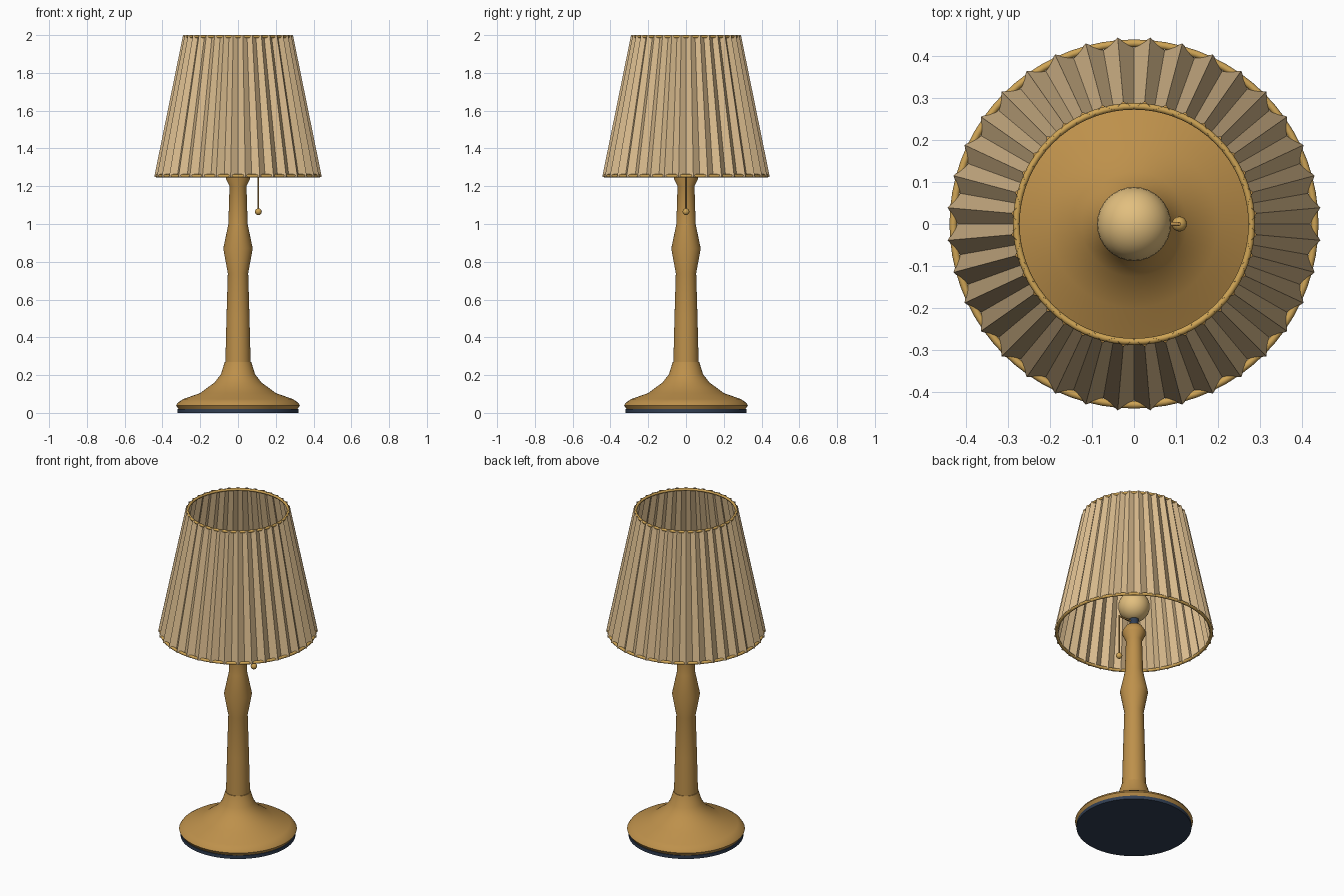
import bpy, bmesh
from math import sin, cos, pi, radians
from mathutils import Matrix, Vector

if "Cube" in bpy.data.objects:
    bpy.data.objects.remove(bpy.data.objects["Cube"], do_unlink=True)


def material(name, rgb):
    m = bpy.data.materials.new(name)
    m.use_nodes = True
    color = (*rgb, 1)
    m.diffuse_color = color
    m.node_tree.nodes["Principled BSDF"].inputs["Base Color"].default_value = color
    return m


BRASS = material("warm brass", (0.51, 0.28, 0.07))
GOLD = material("gold trim", (0.62, 0.37, 0.09))
LINEN = material("cream linen", (0.70, 0.50, 0.27))
GLASS = material("warm bulb glass", (0.76, 0.52, 0.21))
NAVY = material("dark navy", (0.03, 0.048, 0.085))


def finish(name, bm, mat, angle=40):
    bmesh.ops.recalc_face_normals(bm, faces=bm.faces)
    mesh = bpy.data.meshes.new(name)
    bm.to_mesh(mesh)
    bm.free()
    mesh.materials.append(mat)
    obj = bpy.data.objects.new(name, mesh)
    bpy.context.collection.objects.link(obj)
    if angle:
        bpy.ops.object.select_all(action="DESELECT")
        obj.select_set(True)
        bpy.context.view_layer.objects.active = obj
        bpy.ops.object.shade_smooth_by_angle(angle=radians(angle))
    return obj


def lathe(name, profile, mat, closed=False, steps=64, angle=40):
    """Spin (radius, height) points about the z axis."""
    bm = bmesh.new()
    verts = [bm.verts.new((r, 0, z)) for r, z in profile]
    pairs = list(zip(verts, verts[1:]))
    if closed:
        pairs.append((verts[-1], verts[0]))
    edges = [bm.edges.new(p) for p in pairs]
    bmesh.ops.spin(bm, geom=verts + edges, axis=(0, 0, 1), cent=(0, 0, 0),
                   angle=2 * pi, steps=steps)
    bmesh.ops.remove_doubles(bm, verts=bm.verts, dist=0.0005)
    return finish(name, bm, mat, angle)


def ring(name, radius, z, thick, mat):
    section = [(radius + thick * cos(a * pi / 4), z + thick * sin(a * pi / 4))
               for a in range(8)]
    return lathe(name, section, mat, closed=True, steps=72, angle=60)


def ball(name, center, radius, mat, segments=32):
    bm = bmesh.new()
    bmesh.ops.create_uvsphere(bm, u_segments=segments, v_segments=segments // 2,
                              radius=radius, matrix=Matrix.Translation(center))
    return finish(name, bm, mat)


def rod(name, a, b, radius, mat):
    a, b = Vector(a), Vector(b)
    turn = (b - a).to_track_quat("Z", "Y").to_matrix().to_4x4()
    bm = bmesh.new()
    bmesh.ops.create_cone(bm, cap_ends=True, segments=12, radius1=radius,
                          radius2=radius, depth=(b - a).length,
                          matrix=Matrix.Translation((a + b) / 2) @ turn)
    return finish(name, bm, mat)


# Foot and stem
lathe("felt_pad", [(0, 0), (0.32, 0), (0.32, 0.02), (0, 0.02)], NAVY)
lathe("base", [(0, 0.02), (0.315, 0.02), (0.328, 0.04), (0.318, 0.055),
               (0.29, 0.073), (0.2, 0.105), (0.16, 0.135), (0.125, 0.16),
               (0.09, 0.205), (0.07, 0.27), (0, 0.27)], BRASS)
lathe("stem", [(0, 0.26), (0.067, 0.26), (0.061, 0.5), (0.054, 0.74),
               (0.078, 0.87), (0.051, 1.0), (0.045, 1.2), (0.064, 1.24),
               (0.064, 1.26), (0.045, 1.29), (0, 1.29)], BRASS)

# Socket and bulb
lathe("socket", [(0, 1.28), (0.026, 1.28), (0.026, 1.35), (0, 1.35)], NAVY)
ball("bulb", (0, 0, 1.42), 0.088, GLASS)

# Pull chain
rod("chain_arm", (0.02, 0, 1.32), (0.108, 0, 1.32), 0.005, BRASS)
rod("pull_chain", (0.108, 0, 1.325), (0.108, 0, 1.06), 0.004, BRASS)
ball("chain_knob", (0.108, 0, 1.065), 0.018, GOLD, 16)

# Pleated shade: ridges alternate with valleys
PLEATS = 36
bm = bmesh.new()
rims = []
for z, ridge, valley in ((1.25, 0.445, 0.42), (2.0, 0.292, 0.275)):
    rim = []
    for i in range(PLEATS * 2):
        r = ridge if i % 2 else valley
        a = i * pi / PLEATS
        rim.append(bm.verts.new((r * cos(a), r * sin(a), z)))
    rims.append(rim)
low, high = rims
for i in range(PLEATS * 2):
    j = (i + 1) % (PLEATS * 2)
    bm.faces.new((low[i], low[j], high[j], high[i]))
finish("pleated_shade", bm, LINEN, angle=0)

# Shade rims
ring("lower_rim", 0.43, 1.255, 0.009, GOLD)
ring("upper_rim", 0.28, 1.992, 0.008, GOLD)
